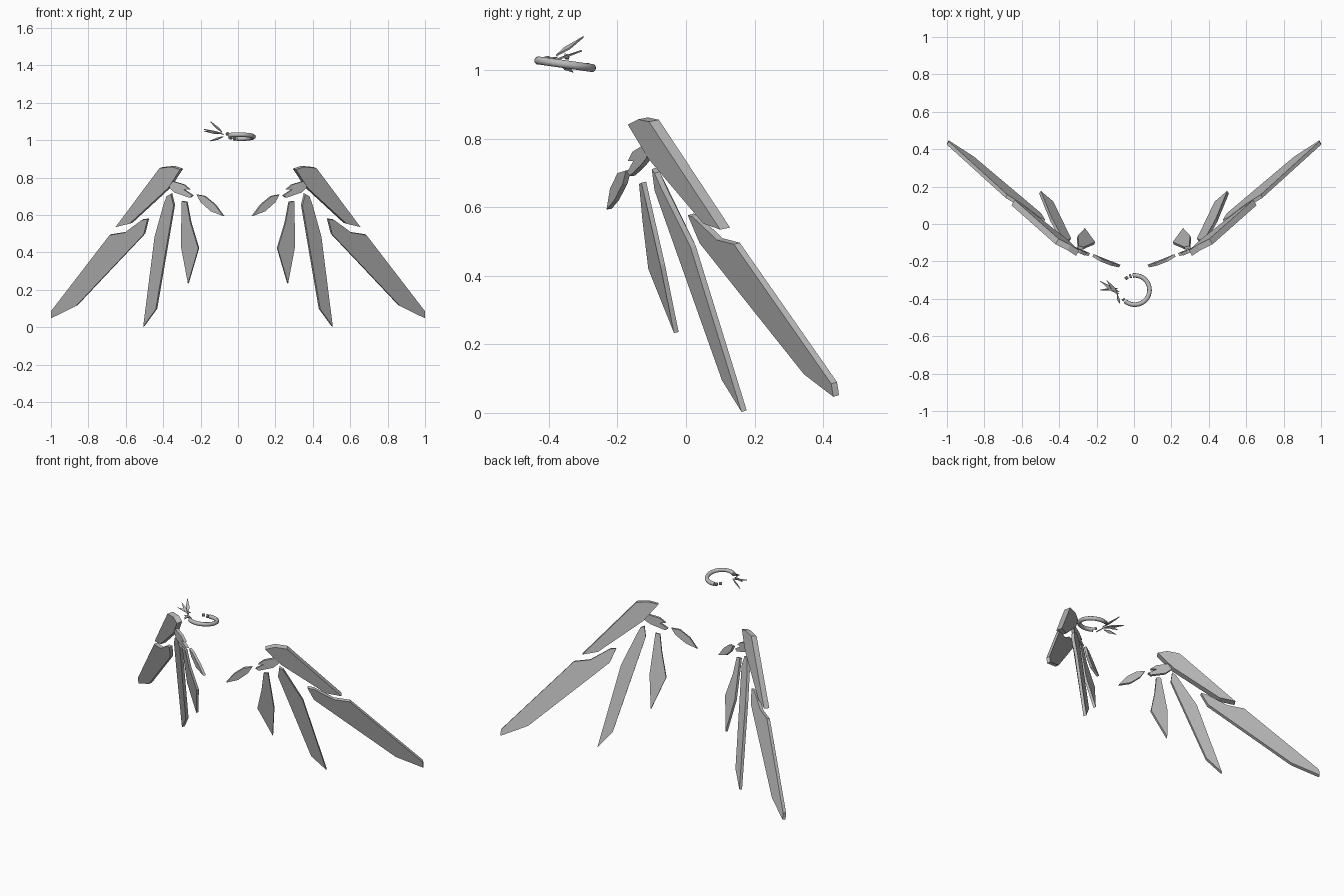
import bpy, bmesh
from math import radians, cos, sin
from mathutils import Vector, Matrix

cube = bpy.data.objects.get("Cube")
if cube:
    bpy.data.objects.remove(cube)

grey = bpy.data.materials.new("stone_grey")
grey.use_nodes = True
grey.diffuse_color = (0.5, 0.5, 0.5, 1)
grey.node_tree.nodes["Principled BSDF"].inputs["Base Color"].default_value = (0.5, 0.5, 0.5, 1)


def finish(bm, name):
    bmesh.ops.recalc_face_normals(bm, faces=bm.faces)
    mesh = bpy.data.meshes.new(name)
    bm.to_mesh(mesh)
    bm.free()
    mesh.materials.append(grey)
    obj = bpy.data.objects.new(name, mesh)
    bpy.context.collection.objects.link(obj)
    return obj


def plate(name, outline, thickness, side=1):
    """Extrude a front outline backwards along its own normal."""
    pts = [Vector((side * x, y, z)) for x, y, z in outline]
    normal = Vector()
    for a, b in zip(pts, pts[1:] + pts[:1]):
        normal += a.cross(b)
    normal.normalize()
    if normal.y < 0:
        normal.negate()
    bm = bmesh.new()
    front = [bm.verts.new(p) for p in pts]
    back = [bm.verts.new(p + normal * thickness) for p in pts]
    bm.faces.new(front)
    bm.faces.new(back[::-1])
    n = len(pts)
    for i in range(n):
        j = (i + 1) % n
        bm.faces.new((front[i], front[j], back[j], back[i]))
    return finish(bm, name)


# Wing plates: front outline and thickness
wing = {
    "upper_arm_plate": (0.034, [
        (.31, -.17, .842), (.355, -.14, .857), (.42, -.108, .85),
        (.655, .1, .535), (.58, .05, .553), (.375, -.11, .742)]),
    "long_outer_feather": (0.02, [
        (.484, .005, .577), (.516, .02, .572), (.607, .09, .505), (.687, .14, .492),
        (1, .424, .085), (1, .43, .047), (.866, .344, .113), (.505, .04, .495)]),
    "middle_feather": (0.018, [
        (.36, -.1, .712), (.382, -.092, .70), (.40, -.07, .65),
        (.446, .013, .484), (.507, .162, .003), (.44, .105, .095), (.345, -.092, .65)]),
    "short_feather": (0.015, [
        (.275, -.137, .668), (.302, -.13, .672), (.305, -.075, .43),
        (.268, -.035, .233), (.213, -.11, .42), (.255, -.127, .56)]),
    "joint_plate": (0.018, [
        (.377, -.115, .788), (.29, -.157, .762), (.26, -.17, .735), (.29, -.154, .735),
        (.243, -.172, .703), (.26, -.165, .692), (.34, -.135, .72), (.366, -.115, .745)]),
    "inner_shard": (0.016, [
        (.08, -.232, .594), (.125, -.222, .655), (.18, -.2, .70),
        (.222, -.175, .708), (.2, -.185, .668), (.147, -.21, .62)]),
}
for part, (thickness, outline) in wing.items():
    for side, prefix in ((1, "left_"), (-1, "right_")):
        plate(prefix + part, outline, thickness, side)

# Broken halo, tilted so that the front sits higher
CENTRE = Vector((.004, -.353, 1.018))
TILT = Matrix.Rotation(radians(-8), 4, 'X')
RADIUS, TUBE, SIDES = .079, .0122, 10


def halo_piece(name, start, end, tube=TUBE, lift=0):
    """Sweep a tube section around the halo from start to end degrees."""
    bm = bmesh.new()
    ring = []
    a = radians(start)
    for i in range(SIDES):
        t = radians(360 * i / SIDES)
        r = RADIUS + tube * cos(t)
        ring.append(bm.verts.new((r * cos(a), r * sin(a), tube * sin(t))))
    cap = bm.faces.new(ring)
    bmesh.ops.spin(bm, geom=[cap, *cap.edges, *ring], cent=(0, 0, 0), axis=(0, 0, 1),
                   angle=radians(end - start), steps=max(1, round((end - start) / 9)))
    bm.transform(Matrix.Translation(CENTRE + Vector((0, 0, lift))) @ TILT)
    return finish(bm, name)


main = halo_piece("halo_ring", -130, 98)
bpy.ops.object.select_all(action='DESELECT')
main.select_set(True)
bpy.context.view_layer.objects.active = main
bpy.ops.object.shade_smooth_by_angle(angle=radians(40))
halo_piece("halo_fragment_back", 103, 111, .011)
halo_piece("halo_fragment_side", 118, 130, .009, .004)
halo_piece("halo_fragment_front", 217, 225, .009, .008)


def splinter(name, root, tip, width):
    """Kite-shaped flake from the halo gap outwards."""
    root, tip = Vector(root), Vector(tip)
    across = (tip - root).cross(Vector((1, -1, 1))).normalized() * width
    mid = root.lerp(tip, .4)
    plate(name, [root, mid + across, tip, mid - across], .005)


# Splinters bursting from the gap
splinter("high_splinter", (-.085, -.38, 1.045), (-.145, -.3, 1.1), .011)
splinter("long_splinter", (-.08, -.375, 1.035), (-.182, -.305, 1.06), .012)
splinter("flat_splinter", (-.085, -.345, 1.035), (-.18, -.355, 1.05), .008)
splinter("low_splinter", (-.08, -.365, 1.02), (-.15, -.33, .997), .009)
splinter("front_splinter", (-.075, -.425, 1.03), (-.09, -.375, 1.04), .007)
